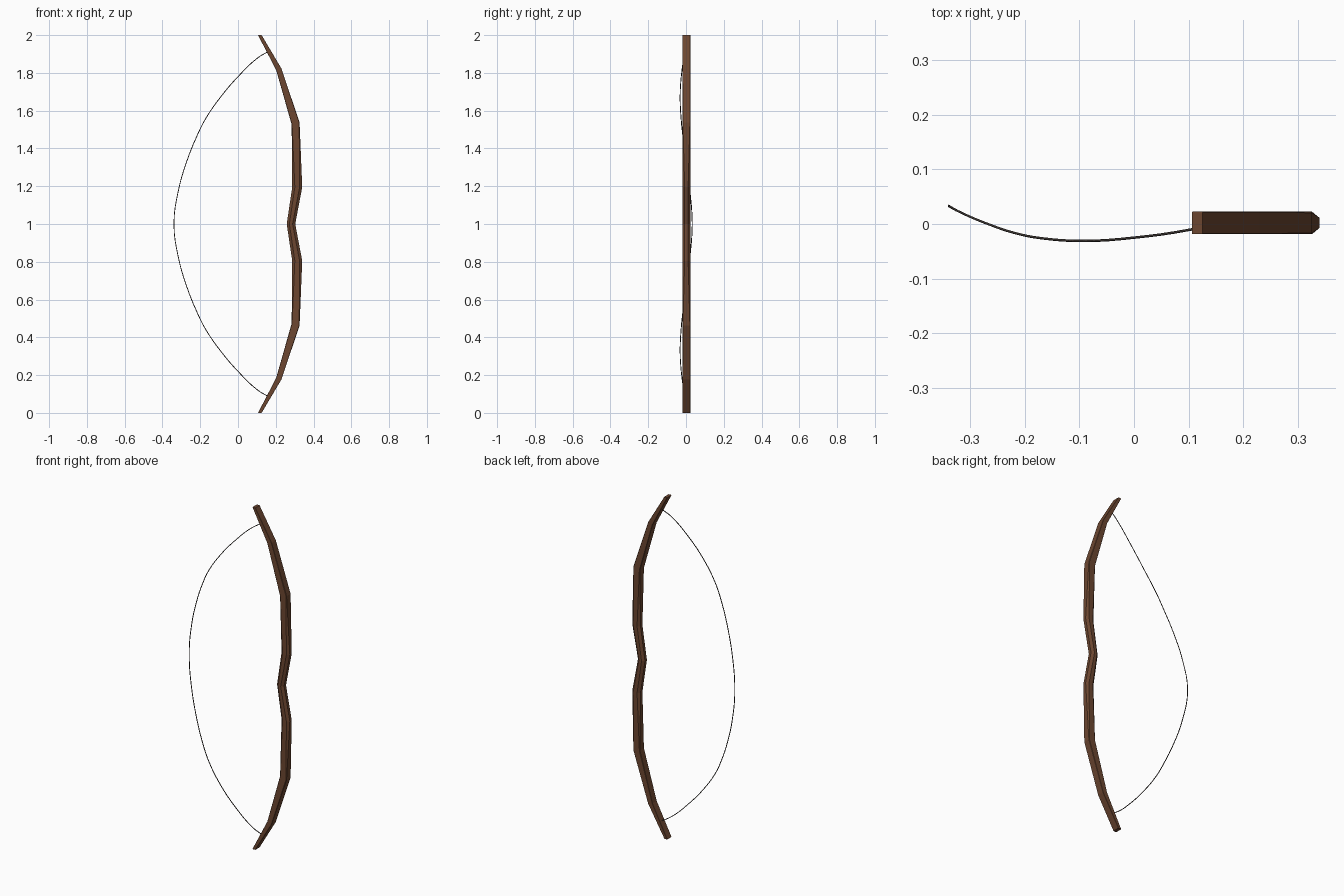
import bpy, bmesh

if "Cube" in bpy.data.objects:
    bpy.data.objects.remove(bpy.data.objects["Cube"])


def material(name, color):
    m = bpy.data.materials.new(name)
    m.diffuse_color = color
    m.use_nodes = True
    m.node_tree.nodes["Principled BSDF"].inputs["Base Color"].default_value = m.diffuse_color
    return m


def mirrored(points):
    """Repeat a top-to-middle list of points downwards about z = 1 (z is last)."""
    lower = [(*p[:-1], 2 - p[-1]) for p in reversed(points[:-1])]
    return list(points) + lower


# Bow stave: inner x, outer x, edge chamfer (0..1), inner z, outer z
sections = [
    (0.106, 0.125, 0.0, 2.0, 2.0),
    (0.202, 0.230, 0.0, 1.815, 1.823),
    (0.284, 0.326, 0.1, 1.527, 1.537),
    (0.287, 0.340, 1.0, 1.195, 1.195),
    (0.258, 0.303, 1.0, 1.0, 1.0),
]
sections += [(a, b, c, 2 - d, 2 - e) for a, b, c, d, e in reversed(sections[:-1])]
mid_y, half_y = 0.002, 0.0205

bm = bmesh.new()
rings = []
for xi, xo, c, zi, zo in sections:
    cx, cy = 0.013 * c + 0.001, 0.0105 * c + 0.001
    profile = [(xi, -half_y + cy), (xi + cx, -half_y), (xo - cx, -half_y), (xo, -half_y + cy),
               (xo, half_y - cy), (xo - cx, half_y), (xi + cx, half_y), (xi, half_y - cy)]
    ring = []
    for x, y in profile:
        t = (x - xi) / (xo - xi)
        ring.append(bm.verts.new((x, y + mid_y, zi + (zo - zi) * t)))
    rings.append(ring)
for a, b in zip(rings, rings[1:]):
    for i in range(8):
        j = (i + 1) % 8
        bm.faces.new((a[i], a[j], b[j], b[i]))
bm.faces.new(rings[0])
bm.faces.new(rings[-1])
bmesh.ops.recalc_face_normals(bm, faces=bm.faces)
mesh = bpy.data.meshes.new("bow_stave")
bm.to_mesh(mesh)
bm.free()
stave = bpy.data.objects.new("bow_stave", mesh)
bpy.context.collection.objects.link(stave)
mesh.materials.append(material("dark_wood", (0.15, 0.062, 0.03, 1)))

# Slack bowstring: a thin round curve that sways in y
path = mirrored([
    (0.158, 0.002, 1.912), (0.105, -0.010, 1.88), (0.0, -0.025, 1.78),
    (-0.09, -0.031, 1.675), (-0.17, -0.026, 1.56), (-0.22, -0.016, 1.46),
    (-0.27, 0.001, 1.335), (-0.315, 0.020, 1.18), (-0.339, 0.033, 1.0),
])
curve = bpy.data.curves.new("bowstring", "CURVE")
curve.dimensions = "3D"
curve.resolution_u = 4
curve.bevel_depth = 0.0023
curve.bevel_resolution = 1
curve.use_fill_caps = True
spline = curve.splines.new("BEZIER")
spline.bezier_points.add(len(path) - 1)
for p, co in zip(spline.bezier_points, path):
    p.co = co
    p.handle_left_type = p.handle_right_type = "AUTO"
string = bpy.data.objects.new("bowstring", curve)
bpy.context.collection.objects.link(string)
curve.materials.append(material("dark_cord", (0.05, 0.04, 0.035, 1)))
